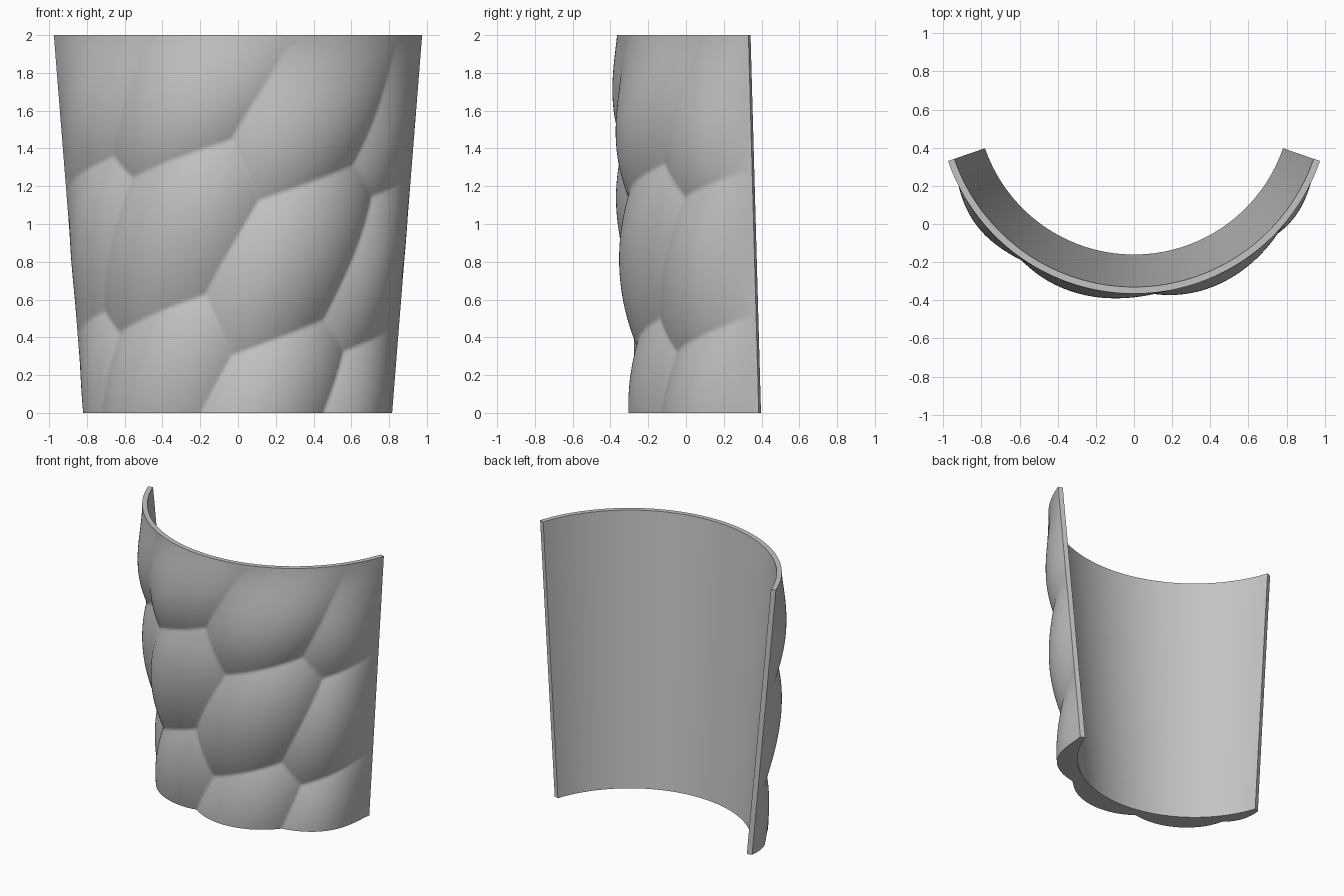
import bpy
import bmesh
from math import sin, cos, radians

cube = bpy.data.objects.get("Cube")
if cube:
    bpy.data.objects.remove(cube, do_unlink=True)

HEIGHT = 2.0
HALF_ANGLE = 71.0
AXIS_Y = 0.666
COLS, ROWS = 200, 140
BUMP = 0.115

# Bump centres: columns (degrees, height), repeated upwards along a twist
columns = [(-103, 0.9), (-63, 0.84), (-22, 0.94), (18, 0.81), (58, 0.83), (98, 0.85)]
seeds = [(a + 8.5 * k, z + 0.82 * k) for a, z in columns for k in range(-2, 4)]


def ease(t):
    t = max(0.0, min(1.0, t))
    return t * (2 - t)


def bump(angle, z):
    """Domed cells in a sheared space, fading out at the top and both ends."""
    nearest = 9.0
    for a, h in seeds:
        u, v = (angle - a) / 40, z - h
        nearest = min(nearest, (u - 0.69 * v) ** 2 + 1.44 * v * v)
    dome = max(0.0, 1 - nearest / 0.44)
    return BUMP * dome * ease((HEIGHT - z) / 0.9) * ease((HALF_ANGLE - abs(angle)) / 30)


def point(angle, radius, z):
    a = radians(angle)
    return (radius * sin(a), AXIS_Y - radius * cos(a), z)


# Curved, tapered shell with a quilted outer face
bm = bmesh.new()
angles = [HALF_ANGLE * (2 * i / COLS - 1) for i in range(COLS + 1)]
heights = [HEIGHT * j / ROWS for j in range(ROWS + 1)]
outer = [[bm.verts.new(point(a, 0.863 + 0.084 * z + bump(a, z), z)) for a in angles]
         for z in heights]
inner = [[bm.verts.new(point(a, 0.826 + 0.085 * z, z)) for a in angles]
         for z in (0, HEIGHT)]


def bridge(low, high):
    for i in range(COLS):
        bm.faces.new((low[i], low[i + 1], high[i + 1], high[i]))


for j in range(ROWS):
    bridge(outer[j], outer[j + 1])
bridge(outer[-1], inner[1])      # top rim
bridge(inner[1], inner[0])       # inner wall
bridge(inner[0], outer[0])       # bottom rim

# Flat end faces
for side in (0, -1):
    bm.faces.new([row[side] for row in outer] + [inner[1][side], inner[0][side]])
bmesh.ops.recalc_face_normals(bm, faces=bm.faces)

mesh = bpy.data.meshes.new("quilted_shell")
bm.to_mesh(mesh)
bm.free()
shell = bpy.data.objects.new("quilted_shell", mesh)
bpy.context.collection.objects.link(shell)

# Plain grey finish
grey = bpy.data.materials.new("plain_grey")
grey.use_nodes = True
colour = (0.55, 0.55, 0.55, 1)
grey.diffuse_color = colour
for node in grey.node_tree.nodes:
    if node.type == 'BSDF_PRINCIPLED':
        node.inputs["Base Color"].default_value = colour
mesh.materials.append(grey)

bpy.ops.object.select_all(action='DESELECT')
shell.select_set(True)
bpy.context.view_layer.objects.active = shell
bpy.ops.object.shade_smooth_by_angle(angle=radians(40))
